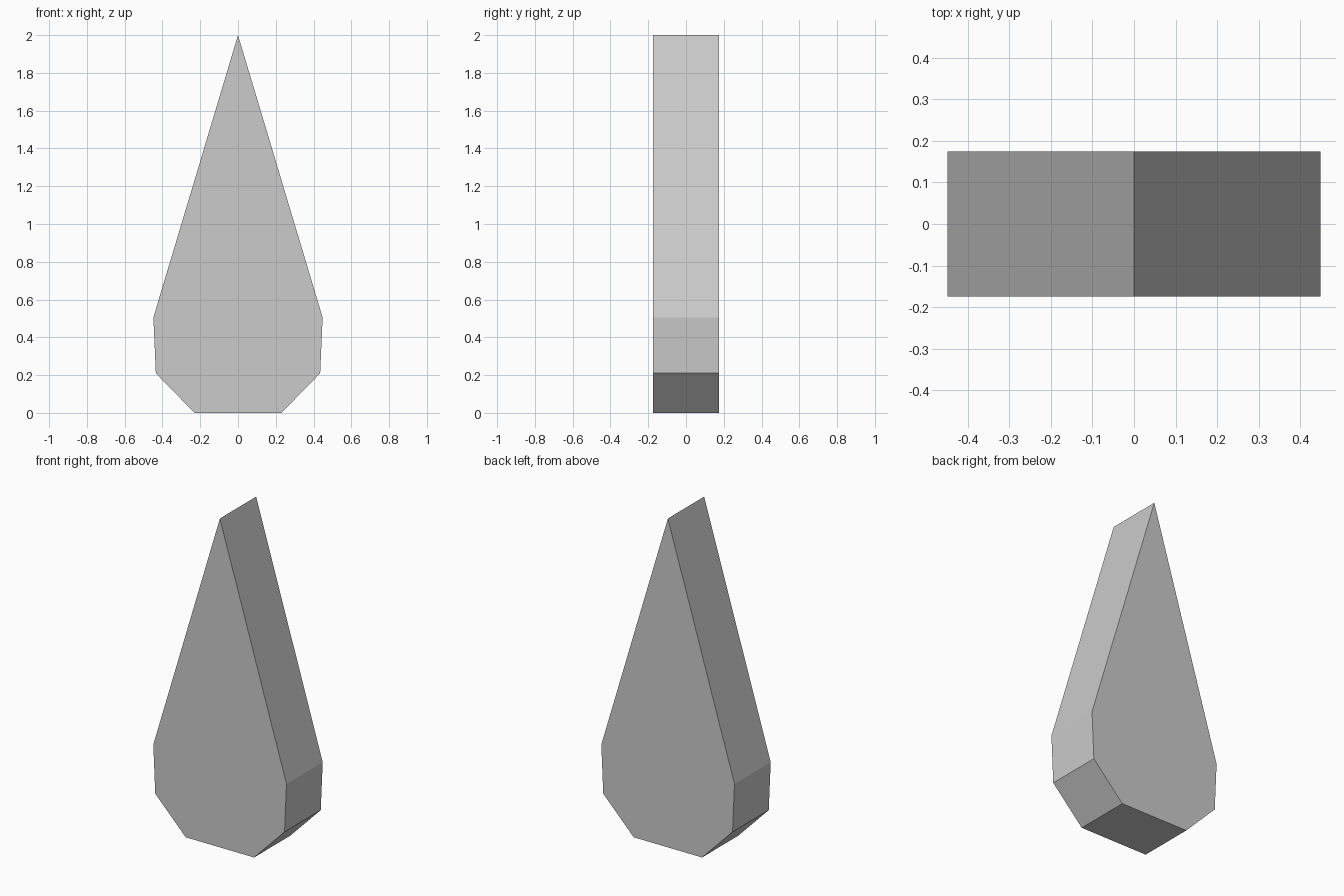
import bpy
import bmesh
from mathutils import Vector

cube = bpy.data.objects.get("Cube")
if cube:
    bpy.data.objects.remove(cube, do_unlink=True)

# Plain grey material
grey = bpy.data.materials.new("plain grey")
grey.use_nodes = True
colour = (0.6, 0.6, 0.6, 1)
grey.diffuse_color = colour
grey.node_tree.nodes["Principled BSDF"].inputs["Base Color"].default_value = colour

# Teardrop outline: right half from base to shoulder, mirrored, closed at the tip
half_depth = 0.174
half = [(0.23, 0), (0.435, 0.21), (0.448, 0.505)]
outline = half + [(0, 2)] + [(-x, z) for x, z in reversed(half)]

# Extrude the outline through the depth
bm = bmesh.new()
front = bm.faces.new([bm.verts.new((x, -half_depth, z)) for x, z in outline])
result = bmesh.ops.extrude_face_region(bm, geom=[front], use_keep_orig=True)
back_verts = [v for v in result["geom"] if isinstance(v, bmesh.types.BMVert)]
bmesh.ops.translate(bm, verts=back_verts, vec=Vector((0, 2 * half_depth, 0)))
bmesh.ops.recalc_face_normals(bm, faces=bm.faces)

mesh = bpy.data.meshes.new("teardrop_block")
bm.to_mesh(mesh)
bm.free()
mesh.materials.append(grey)
block = bpy.data.objects.new("teardrop_block", mesh)
bpy.context.collection.objects.link(block)
